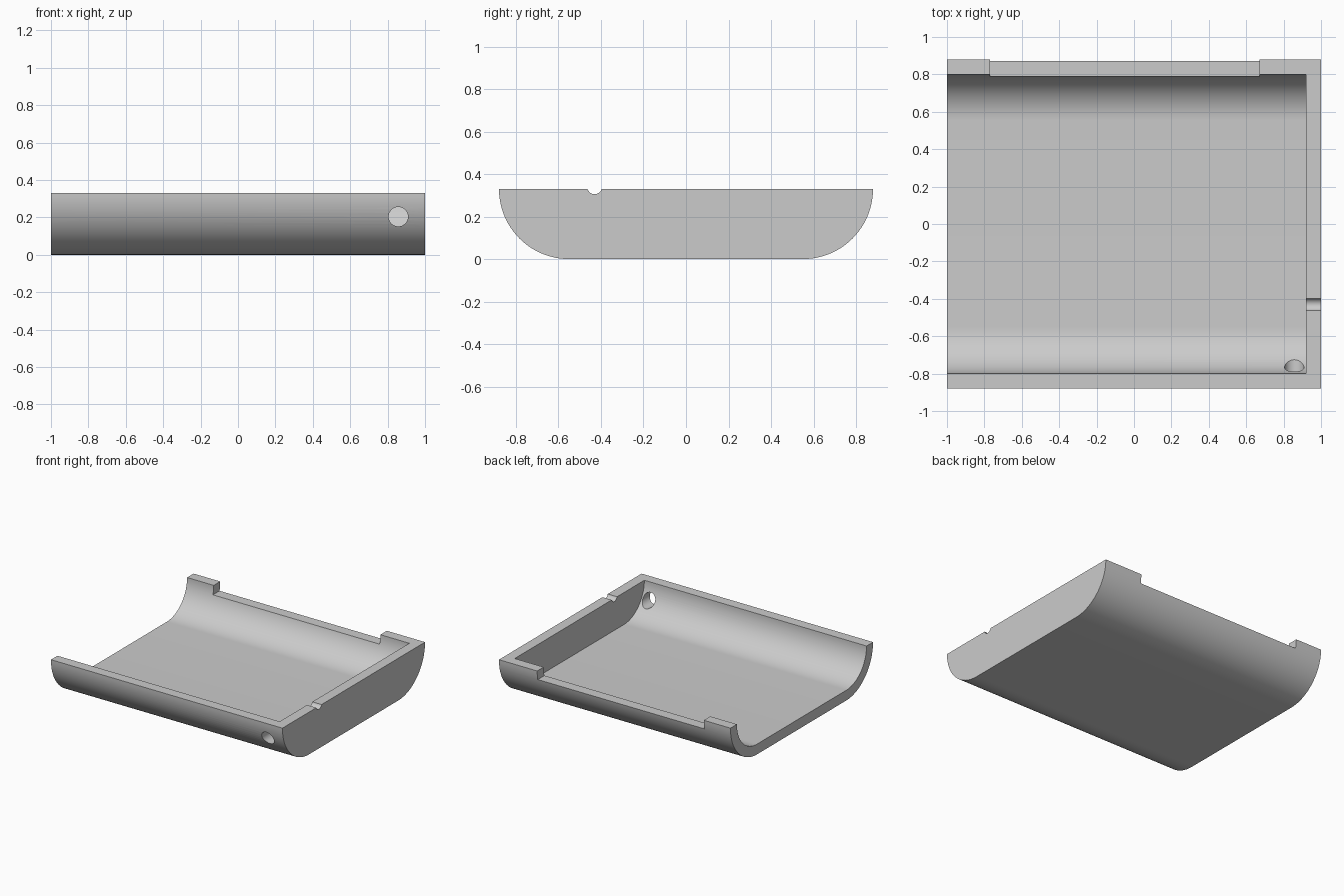
import bpy
import bmesh
from math import sin, cos, pi, radians
from mathutils import Matrix

default = bpy.data.objects.get("Cube")
if default:
    bpy.data.objects.remove(default, do_unlink=True)

HEIGHT = 0.33        # rim height, also the outer corner radius
WALL = 0.08          # wall thickness
HALF_FLAT = 0.55     # half width of the flat bottom
STEPS = 24           # segments per rounded corner

grey = bpy.data.materials.new("light_grey")
grey.use_nodes = True
grey.diffuse_color = (0.6, 0.6, 0.6, 1)
grey.node_tree.nodes["Principled BSDF"].inputs["Base Color"].default_value = (0.6, 0.6, 0.6, 1)


def finish(name, bm):
    bmesh.ops.recalc_face_normals(bm, faces=bm.faces)
    mesh = bpy.data.meshes.new(name)
    bm.to_mesh(mesh)
    bm.free()
    mesh.materials.append(grey)
    obj = bpy.data.objects.new(name, mesh)
    bpy.context.collection.objects.link(obj)
    return obj


def trough(name, radius, x0, x1, top):
    """Solid with a flat bottom and two quarter-round lower sides, run along x."""
    right = [(HALF_FLAT + radius * sin(a), HEIGHT - radius * cos(a))
             for a in (i * pi / 2 / STEPS for i in range(STEPS + 1))]
    if top > HEIGHT:
        right.append((HALF_FLAT + radius, top))
    profile = right + [(-y, z) for y, z in reversed(right)]
    bm = bmesh.new()
    face = bm.faces.new([bm.verts.new((x0, y, z)) for y, z in profile])
    ext = bmesh.ops.extrude_face_region(bm, geom=[face])
    moved = [g for g in ext["geom"] if isinstance(g, bmesh.types.BMVert)]
    bmesh.ops.translate(bm, verts=moved, vec=(x1 - x0, 0, 0))
    return finish(name, bm)


def box(name, low, high):
    bm = bmesh.new()
    size = [b - a for a, b in zip(low, high)]
    centre = [(a + b) / 2 for a, b in zip(low, high)]
    bmesh.ops.create_cube(bm, size=1, matrix=Matrix.Translation(centre) @ Matrix.Diagonal((*size, 1)))
    return finish(name, bm)


def rod(name, radius, length, centre, axis):
    bm = bmesh.new()
    turn = Matrix.Rotation(pi / 2, 4, axis)
    bmesh.ops.create_cone(bm, cap_ends=True, segments=40, radius1=radius, radius2=radius,
                          depth=length, matrix=Matrix.Translation(centre) @ turn)
    return finish(name, bm)


# Tray body
tray = trough("tray", HEIGHT, -1, 1, HEIGHT)

# Hollow (open at the right end), back rim recess, front hole, end wall groove
cutters = [
    trough("hollow_cutter", HEIGHT - WALL, -1.2, 1 - WALL, 0.5),
    box("rim_recess_cutter", (-0.77, 0.7, HEIGHT - 0.07), (0.67, 1, 0.5)),
    rod("front_hole_cutter", 0.052, 0.4, (0.857, -0.8, 0.204), 'X'),
    rod("groove_cutter", 0.034, 0.3, (0.96, -0.43, 0.339), 'Y'),
]
bpy.ops.object.select_all(action='DESELECT')
bpy.context.view_layer.objects.active = tray
tray.select_set(True)
for cutter in cutters:
    cutter.hide_render = True
    mod = tray.modifiers.new(cutter.name, 'BOOLEAN')
    mod.operation = 'DIFFERENCE'
    mod.solver = 'EXACT'
    mod.object = cutter
    bpy.ops.object.modifier_apply(modifier=mod.name)
    bpy.data.objects.remove(cutter, do_unlink=True)

bpy.ops.object.shade_smooth_by_angle(angle=radians(30))
